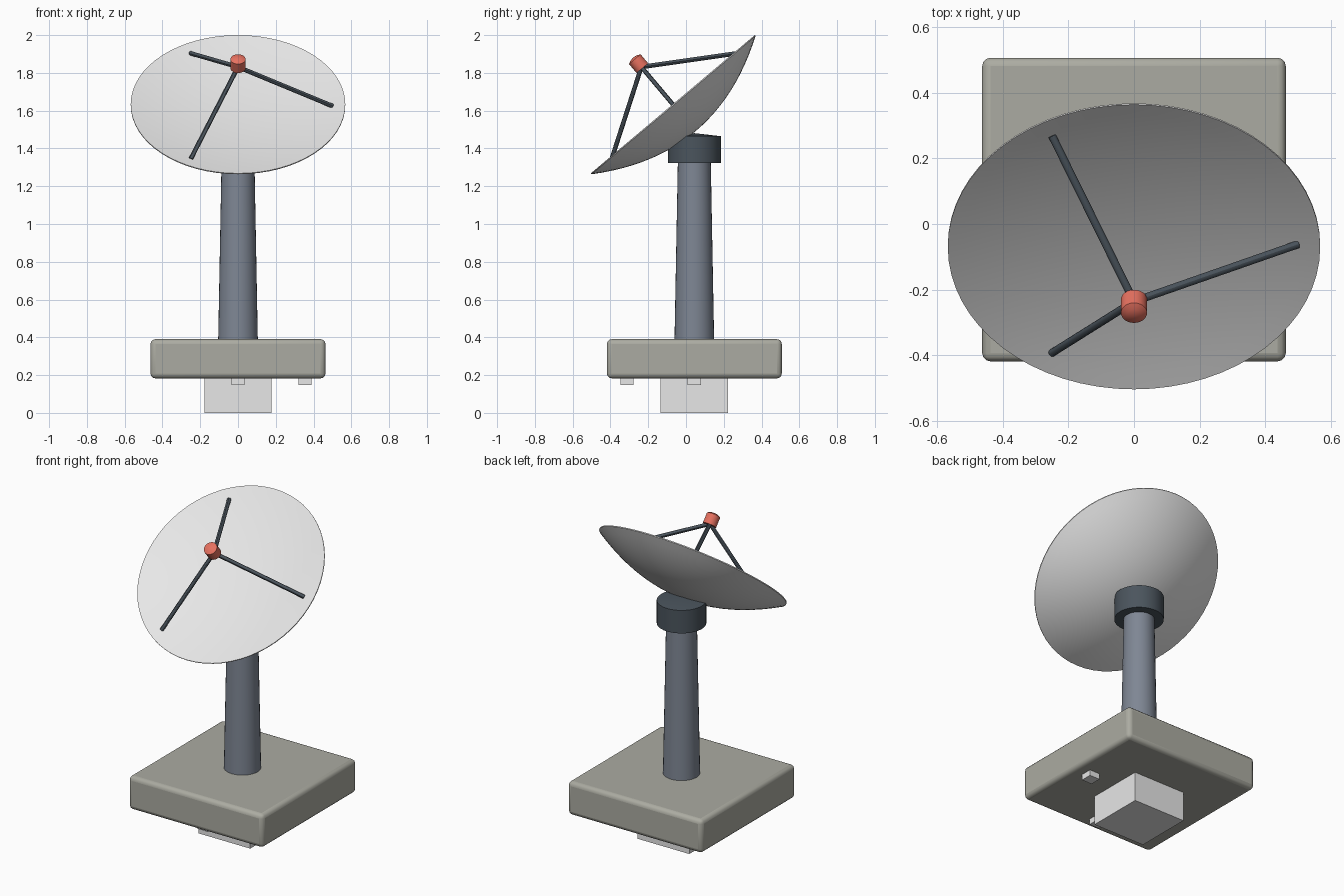
import bpy, bmesh, math
from mathutils import Vector

cube = bpy.data.objects.get("Cube")
if cube:
    bpy.data.objects.remove(cube, do_unlink=True)


def material(name, rgb):
    mat = bpy.data.materials.new(name)
    mat.use_nodes = True
    mat.diffuse_color = (*rgb, 1)
    mat.node_tree.nodes["Principled BSDF"].inputs["Base Color"].default_value = (*rgb, 1)
    return mat


STONE = material("warm_grey", (0.41, 0.41, 0.36))
STEEL = material("steel_blue_grey", (0.21, 0.24, 0.295))
DARK = material("dark_slate", (0.07, 0.09, 0.11))
PALE = material("pale_grey", (0.8, 0.8, 0.8))
CORAL = material("coral_red", (0.82, 0.17, 0.12))


def finish(name, mat, smooth=True):
    obj = bpy.context.object
    obj.name = obj.data.name = name
    obj.data.materials.append(mat)
    if smooth:
        bpy.ops.object.shade_smooth_by_angle(angle=math.radians(30))
    return obj


def box(name, low, high, mat, bevel=0):
    low, high = Vector(low), Vector(high)
    bpy.ops.mesh.primitive_cube_add(size=1, location=(low + high) / 2)
    bpy.context.object.scale = high - low
    bpy.ops.object.transform_apply(location=False, rotation=False)
    if bevel:
        mod = bpy.context.object.modifiers.new("rounded_edges", 'BEVEL')
        mod.width, mod.segments = bevel, 3
    return finish(name, mat, smooth=bool(bevel))


def rod(name, start, end, r1, r2, mat, sides=32):
    start, end = Vector(start), Vector(end)
    axis = end - start
    bpy.ops.mesh.primitive_cone_add(vertices=sides, radius1=r1, radius2=r2, depth=axis.length,
                                    location=(start + end) / 2,
                                    rotation=axis.to_track_quat('Z', 'Y').to_euler())
    return finish(name, mat)


def lathe(name, profile, mat, location, tilt=0, steps=64):
    # Spin a radius/height profile around z, then tilt it toward the front
    bm = bmesh.new()
    verts = [bm.verts.new((r, 0, z)) for r, z in profile]
    edges = [bm.edges.new(pair) for pair in zip(verts, verts[1:])]
    bmesh.ops.spin(bm, geom=verts + edges, axis=(0, 0, 1), cent=(0, 0, 0),
                   angle=math.tau, steps=steps, use_duplicate=False)
    bmesh.ops.remove_doubles(bm, verts=bm.verts, dist=0.0005)
    bmesh.ops.recalc_face_normals(bm, faces=bm.faces)
    mesh = bpy.data.meshes.new(name)
    bm.to_mesh(mesh)
    bm.free()
    obj = bpy.data.objects.new(name, mesh)
    bpy.context.collection.objects.link(obj)
    bpy.ops.object.select_all(action='DESELECT')
    obj.select_set(True)
    bpy.context.view_layer.objects.active = obj
    obj.location, obj.rotation_euler.x = location, tilt
    return finish(name, mat)


# Base slab, plinth and two small feet
CY = 0.044
box("base_slab", (-0.463, CY - 0.463, 0.183), (0.463, CY + 0.463, 0.39), STONE, bevel=0.025)
box("plinth", (-0.178, CY - 0.178, 0), (0.178, CY + 0.178, 0.2), PALE)
for name, x, y in (("front_foot", 0, CY - 0.357), ("side_foot", 0.355, CY)):
    box(name, (x - 0.035, y - 0.035, 0.148), (x + 0.035, y + 0.035, 0.2), PALE)

# Tapered mast and the turntable head
rod("mast", (0, CY, 0.38), (0, CY, 1.34), 0.105, 0.087, STEEL)
lathe("mast_head", [(0, 1.322), (0.14, 1.322), (0.14, 1.465), (0, 1.481)], DARK, (0, CY, 0), steps=32)

# Dish: paraboloid back, thin lip and a shallow hollow front
TILT = math.atan2(0.644, 0.764)
RADIUS, DEPTH, HOLLOW, LIP = 0.568, 0.187, 0.055, 0.006
CENTRE = Vector((0, -0.07, 1.634))
RINGS = [i / 12 for i in range(13)]


def hollow(t):
    return HOLLOW * (t * t - 1)


back = [(RADIUS * t, (DEPTH - LIP) * (t * t - 1) - LIP) for t in RINGS]
front = [(RADIUS * t, hollow(t)) for t in reversed(RINGS)]
lathe("dish", back + front, PALE, CENTRE, TILT)


def on_dish(radius, angle, height):
    side, up = radius * math.cos(angle), radius * math.sin(angle)
    return CENTRE + Vector((side, up * math.cos(TILT) - height * math.sin(TILT),
                            up * math.sin(TILT) + height * math.cos(TILT)))


# Feed horn with a softly domed end, on three struts
lathe("feed_horn", [(0, 0.25), (0.04, 0.25), (0.04, 0.312), (0.022, 0.321), (0, 0.324)],
      CORAL, CENTRE, TILT, steps=24)
for i in range(3):
    rod(f"strut_{i + 1}", on_dish(0.5, i * math.tau / 3, hollow(0.5 / RADIUS)),
        on_dish(0, 0, 0.258), 0.012, 0.012, DARK, 12)
